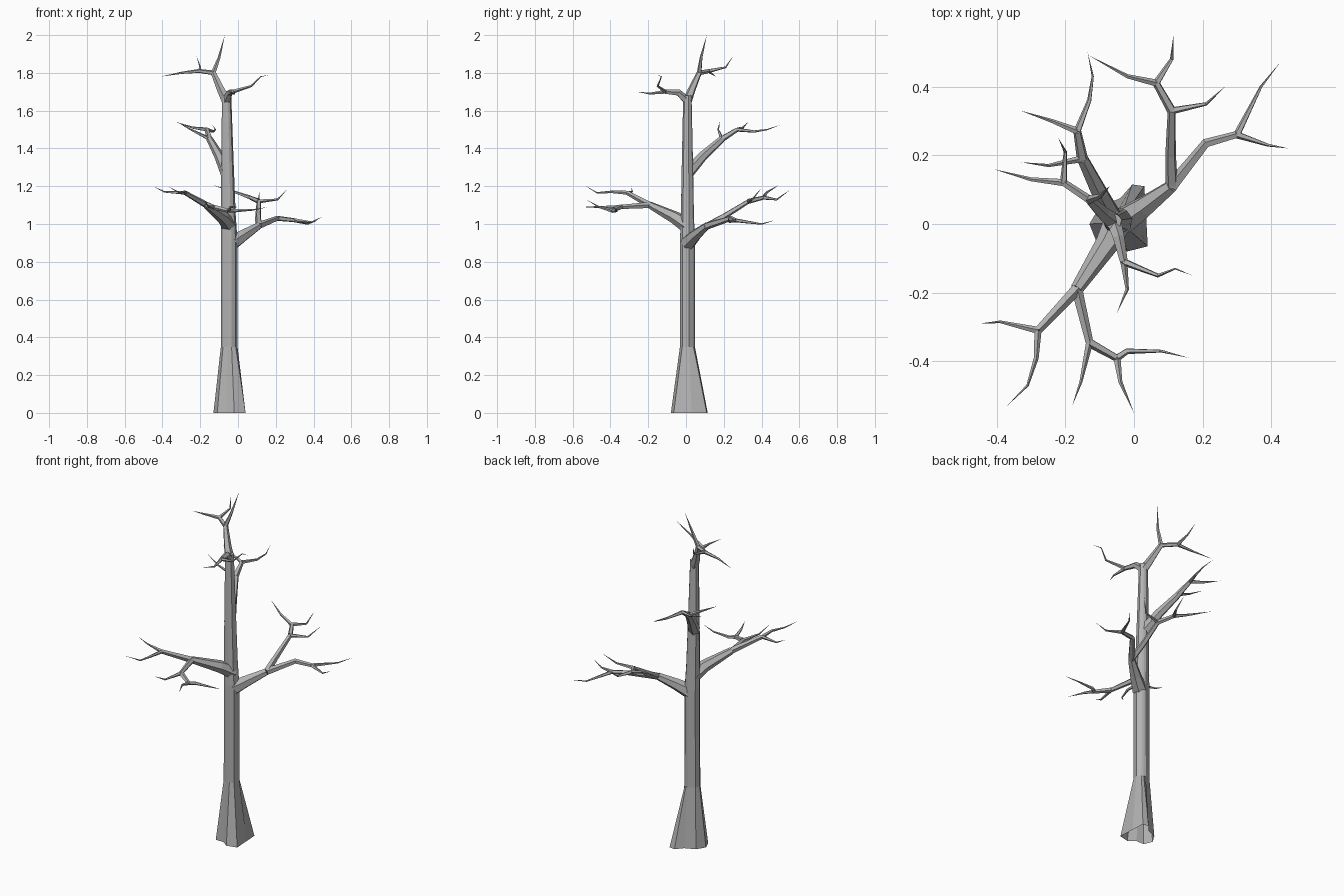
import bpy, bmesh, math
from mathutils import Vector

cube = bpy.data.objects.get("Cube")
if cube:
    bpy.data.objects.remove(cube, do_unlink=True)

bark = bpy.data.materials.new("grey_bark")
bark.use_nodes = True
GREY = (0.45, 0.45, 0.45, 1)
bark.diffuse_color = GREY
bark.node_tree.nodes["Principled BSDF"].inputs["Base Color"].default_value = GREY


def finish(bm, name):
    """Turn a bmesh into a flat shaded bark object."""
    bmesh.ops.recalc_face_normals(bm, faces=bm.faces)
    mesh = bpy.data.meshes.new(name)
    bm.to_mesh(mesh)
    bm.free()
    mesh.materials.append(bark)
    obj = bpy.data.objects.new(name, mesh)
    bpy.context.collection.objects.link(obj)
    return obj


def bridge(bm, low, high):
    count = len(low)
    for i in range(count):
        j = (i + 1) % count
        bm.faces.new((low[i], low[j], high[j], high[i]))


def limb(name, start_radius, end_radius, *path, sides=5):
    """Tapered tube along a path; a zero end radius makes a pointed tip."""
    points = [Vector(p) for p in path]
    last = len(points) - 1
    lengths = [0]
    for a, b in zip(points, points[1:]):
        lengths.append(lengths[-1] + (b - a).length)
    bm = bmesh.new()
    previous = None
    side = None
    for k, point in enumerate(points):
        before = (point - points[max(k - 1, 0)]).normalized()
        after = (points[min(k + 1, last)] - point).normalized()
        along = (before + after).normalized()
        if side is None:
            side = along.orthogonal()
        side = (side - along * side.dot(along)).normalized()
        up = along.cross(side)
        t = lengths[k] / lengths[-1]
        radius = start_radius + (end_radius - start_radius) * t
        if k == last and end_radius == 0:
            tip = bm.verts.new(point)
            for i in range(sides):
                bm.faces.new((previous[i], previous[(i + 1) % sides], tip))
            break
        ring = []
        for i in range(sides):
            angle = math.tau * i / sides
            offset = side * math.cos(angle) + up * math.sin(angle)
            ring.append(bm.verts.new(point + offset * radius))
        if previous:
            bridge(bm, previous, ring)
        previous = ring
    else:
        bm.faces.new(previous)
    return finish(bm, name)


def twig(name, *path, radius=0.011):
    """Thin pointed end of a branch."""
    return limb(name, radius, 0, *path)


# Trunk: lobed root outline rising into a slim rounded column
roots = [(.04, -.065), (.035, .03), (.03, .11), (-.005, .115), (-.04, .075),
         (-.1, .05), (-.13, 0), (-.11, -.05), (-.06, -.05), (-.02, -.08)]
bm = bmesh.new()
ring = [bm.verts.new((x, y, 0)) for x, y in roots]
column = [(-.046, .35, .045), (-.046, .65, .044), (-.046, .92, .044),
          (-.05, 1.05, .039), (-.055, 1.3, .034), (-.06, 1.68, .025)]
for cx, z, radius in column:
    upper = []
    for x, y in roots:
        angle = math.atan2(y - .01, x + .045)
        upper.append(bm.verts.new((cx + radius * math.cos(angle),
                                   .007 + radius * math.sin(angle) * .9, z)))
    bridge(bm, ring, upper)
    ring = upper
bm.faces.new(ring)
finish(bm, "trunk")

# Low back left branch
fork = (.11, .11, .99)
elbow = (.3, .26, 1.02)
crook = (.11, .33, 1.12)
bend = (.065, .41, 1.14)
limb("back_left_branch", .042, .02, (-.03, .01, .9), (.03, .05, .94), fork, sides=6)
limb("back_left_lower_fork", .02, .011, fork, (.21, .235, 1.03), elbow)
twig("back_left_twig_a", elbow, (.37, .4, 1), (.425, .47, 1.02))
twig("back_left_twig_b", elbow, (.39, .23, 1.01), (.45, .22, 1.04))
limb("back_left_upper_fork", .019, .012, fork, (.107, .2, 1.04), crook)
twig("back_left_twig_c", crook, (.21, .35, 1.13), (.265, .4, 1.19))
limb("back_left_upper_end", .014, .011, crook, bend)
twig("back_left_twig_d", bend, (.11, .48, 1.13), (.115, .55, 1.18))
twig("back_left_twig_e", bend, (-.02, .43, 1.17), (-.13, .49, 1.205))

# Low front right branch
fork = (-.167, -.19, 1.1)
elbow = (-.28, -.31, 1.165)
crook = (-.13, -.345, 1.09)
bend = (-.05, -.39, 1.07)
limb("front_right_branch", .042, .019, (-.045, .01, .99), (-.08, -.06, 1.035), fork, sides=6)
limb("front_right_upper_fork", .018, .012, fork, elbow)
twig("front_right_twig_a", elbow, (-.39, -.285, 1.17), (-.45, -.29, 1.2))
twig("front_right_twig_b", elbow, (-.285, -.39, 1.17), (-.31, -.47, 1.165), (-.37, -.53, 1.2))
limb("front_right_lower_fork", .017, .012, fork, crook)
twig("front_right_twig_c", crook, (-.155, -.46, 1.09), (-.18, -.53, 1.13))
limb("front_right_lower_end", .014, .011, crook, bend)
twig("front_right_twig_d", bend, (-.04, -.46, 1.09), (0, -.55, 1.09))
twig("front_right_twig_e", bend, (-.02, -.37, 1.07), (.08, -.37, 1.075), (.16, -.39, 1.09))

# Middle back right branch
fork = (-.15, .19, 1.45)
elbow = (-.165, .27, 1.5)
limb("middle_branch", .033, .018, (-.06, .01, 1.27), (-.1, .09, 1.36), fork, sides=6)
limb("middle_fork", .017, .012, fork, elbow)
twig("middle_twig_a", elbow, (-.13, .36, 1.49), (-.12, .43, 1.5), (-.135, .5, 1.525))
twig("middle_twig_b", elbow, (-.24, .3, 1.51), (-.33, .33, 1.54))
twig("middle_twig_c", fork, (-.25, .17, 1.5), (-.33, .18, 1.545))

# Crown: two limbs parting at the trunk top
top = (-.06, .007, 1.65)
fork = (-.13, .07, 1.8)
elbow = (-.205, .12, 1.81)
limb("crown_back_limb", .026, .014, top, (-.09, .03, 1.71), fork)
twig("crown_spire", fork, (-.1, .08, 1.88), (-.07, .11, 2), radius=.013)
limb("crown_back_fork", .013, .011, fork, elbow)
twig("crown_twig_a", elbow, (-.2, .21, 1.83), (-.22, .25, 1.89))
twig("crown_twig_b", elbow, (-.3, .13, 1.8), (-.41, .16, 1.78))
crook = (-.03, -.11, 1.7)
limb("crown_front_limb", .023, .012, top, (-.045, -.04, 1.695), crook)
twig("crown_twig_c", crook, (.07, -.15, 1.73), (.12, -.13, 1.78), (.17, -.15, 1.79))
twig("crown_twig_d", crook, (-.02, -.19, 1.69), (-.05, -.26, 1.7))
